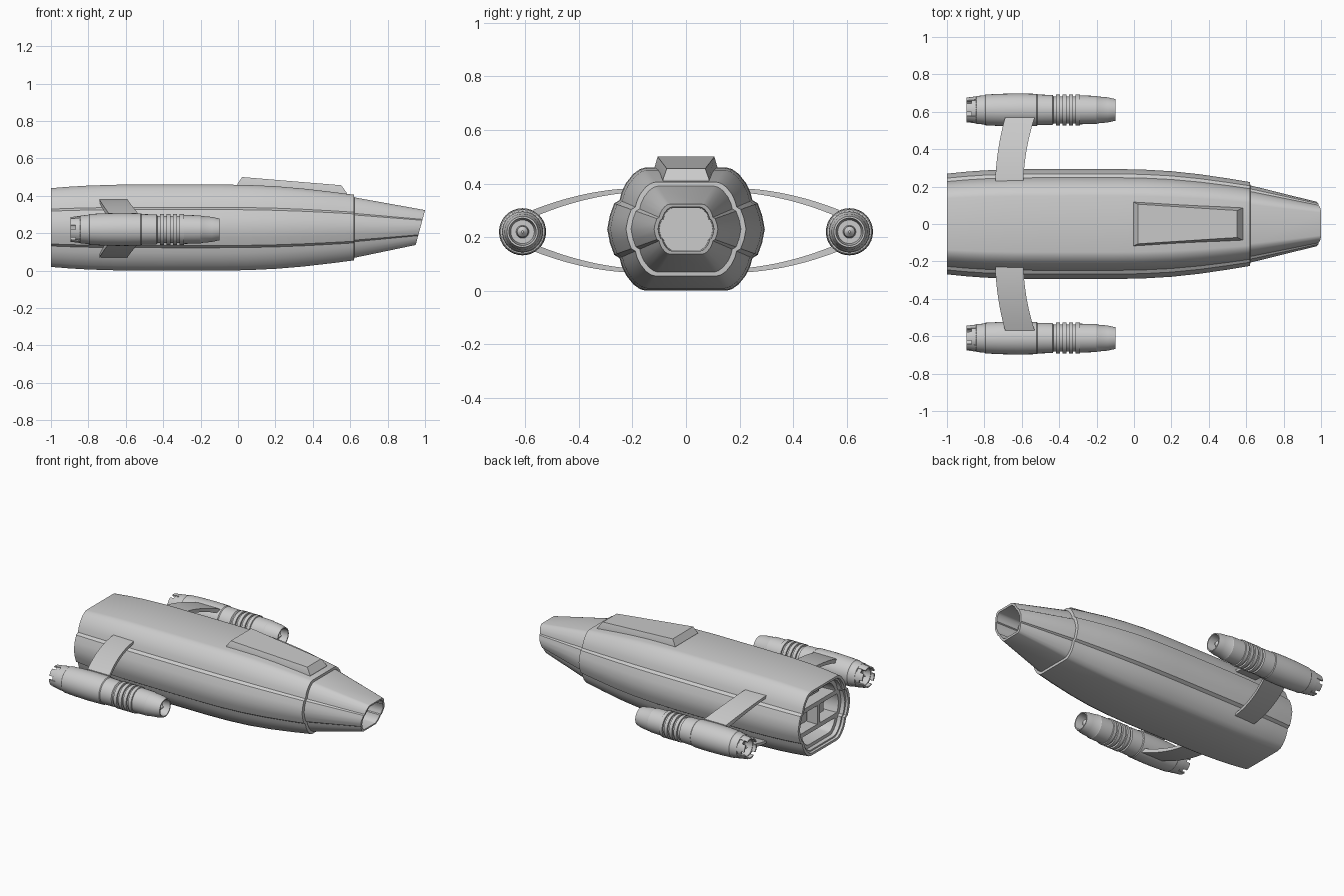
import bpy
import math

if "Cube" in bpy.data.objects:
    bpy.data.objects.remove(bpy.data.objects["Cube"])

CZ = 0.23  # height of the hull axis


def loft(name, rings, caps=True, loop=False, angle=28):
    """Skin a list of equal-length closed rings."""
    n = len(rings[0])
    verts = [p for r in rings for p in r]
    faces = []
    for i in range(len(rings) - (0 if loop else 1)):
        a, b = i * n, ((i + 1) % len(rings)) * n
        faces += [(a + k, a + (k + 1) % n, b + (k + 1) % n, b + k) for k in range(n)]
    if caps and not loop:
        faces += [tuple(reversed(range(n))), tuple(range((len(rings) - 1) * n, len(rings) * n))]
    me = bpy.data.meshes.new(name)
    me.from_pydata(verts, [], faces)
    ob = bpy.data.objects.new(name, me)
    bpy.context.collection.objects.link(ob)
    bpy.ops.object.select_all(action='DESELECT')
    ob.select_set(True)
    bpy.context.view_layer.objects.active = ob
    bpy.ops.object.mode_set(mode='EDIT')
    bpy.ops.mesh.select_all(action='SELECT')
    bpy.ops.mesh.normals_make_consistent(inside=False)
    bpy.ops.object.mode_set(mode='OBJECT')
    bpy.ops.object.shade_smooth_by_angle(angle=math.radians(angle))
    return ob


def box(name, x0, x1, y0, y1, z0, z1):
    return loft(name, [[(x, y0, z0), (x, y1, z0), (x, y1, z1), (x, y0, z1)] for x in (x0, x1)])


# Lobed cross-section: one quarter, mirrored to a full ring
quarter = [(.15, .23), (.172, .224), (.197, .206), (.224, .172), (.24, .138), (.248, .108),
           (.268, .096), (.284, .052), (.294, 0)]
half = quarter + [(y, -z) for y, z in reversed(quarter[:-1])]
profile = half + [(-y, z) for y, z in reversed(half)]


def section(x, s, shear=0.0):
    return [(x + shear * z * s, y * s, CZ + z * s) for y, z in profile]


# Hull with a stepped recess at the stern and a rim at the bow
outer = [(-1, .915), (-.9, .95), (-.8, .975), (-.65, .995), (-.4, 1), (-.1, 1), (.05, .99),
         (.2, .96), (.35, .905), (.5, .83), (.62, .762)]
stern = [(-.86, .68), (-.96, .70), (-.96, .79), (-.985, .80), (-.985, .84), (-1, .85)]
loft("hull", [section(x, s) for x, s in stern + outer + [(.622, .70)]])

# Nose with a slanted open mouth
loft("nose", [section(.60, .705), section(.63, .695), section(.975, .405, .27),
              section(.975, .355, .27), section(.83, .34)])

# Stern frame bars and inset panels
for z in (.305, .155):
    box("stern_crossbar", -.96, -.85, -.19, .19, z - .014, z + .014)
box("stern_divider", -.96, -.85, -.014, .014, .16, .30)
for s in (-1, 1):
    box("stern_door", -.90, -.85, s * .085 - .05, s * .085 + .05, .185, .275)
for z in (.345, .115):
    box("stern_vent", -.90, -.85, -.09, .09, z - .012, z + .012)


# Canopy block on the spine
def canopy_ring(xa, ya, za, xb, yb, zb):
    return [(xa, -ya, za), (xb, -yb, zb), (xb, yb, zb), (xa, ya, za)]


loft("canopy", [canopy_ring(-.005, .118, .44, .585, .088, .38),
                canopy_ring(-.003, .117, .462, .582, .086, .415),
                canopy_ring(.022, .106, .50, .552, .072, .456)])


# Engine pods, lathed along x
def circle(x, r, cy, n=32):
    return [(x, cy + r * math.cos(2 * math.pi * k / n),
             .22 + r * math.sin(2 * math.pi * k / n)) for k in range(n)]


pod = [(-.87, .004), (-.82, .02), (-.82, .05), (-.87, .055), (-.87, .066), (-.845, .068),
       (-.843, .074), (-.80, .078), (-.795, .082), (-.72, .086), (-.62, .088), (-.52, .086),
       (-.515, .082), (-.435, .08)]
for x in (-.43, -.395, -.36, -.325):
    pod += [(x, .072), (x + .013, .072), (x + .013, .083), (x + .035, .083)]
pod += [(-.288, .077), (-.20, .075), (-.195, .072), (-.14, .067), (-.10, .058), (-.10, .051),
        (-.16, .044), (-.16, .024), (-.13, .02), (-.115, .004)]

for side, s in (("left", 1), ("right", -1)):
    cy = s * .61
    loft(side + "_engine", [circle(x, r, cy) for x, r in pod])
    # Nozzle petals
    for k in range(6):
        rings = []
        for j in range(6):
            a = math.radians(60 * k + 8 * j)
            rings.append([(x, cy + r * math.cos(a), .22 + r * math.sin(a))
                          for x, r in ((-.84, .073), (-.895, .066), (-.895, .058), (-.84, .06))])
        loft(side + "_nozzle_petal", rings)
    # Curved upper and lower struts
    for tag, v in (("upper", 1), ("lower", -1)):
        rings = []
        for i in range(13):
            t = i / 12
            y = .215 + .355 * t
            h = .157 - .02 * t - .06 * t * t      # height of the arc from the axis
            x0 = -.742 + .008 * t + .045 * t * t
            x1 = -.592 + .008 * t + .053 * t * t
            th = .016 + .012 * t
            zs = (.225 + v * h, .225 + v * (h - th))
            rings.append([(x0, s * y, zs[0]), (x1, s * y, zs[0]),
                          (x1, s * y, zs[1]), (x0, s * y, zs[1])])
        loft(f"{side}_{tag}_strut", rings)
